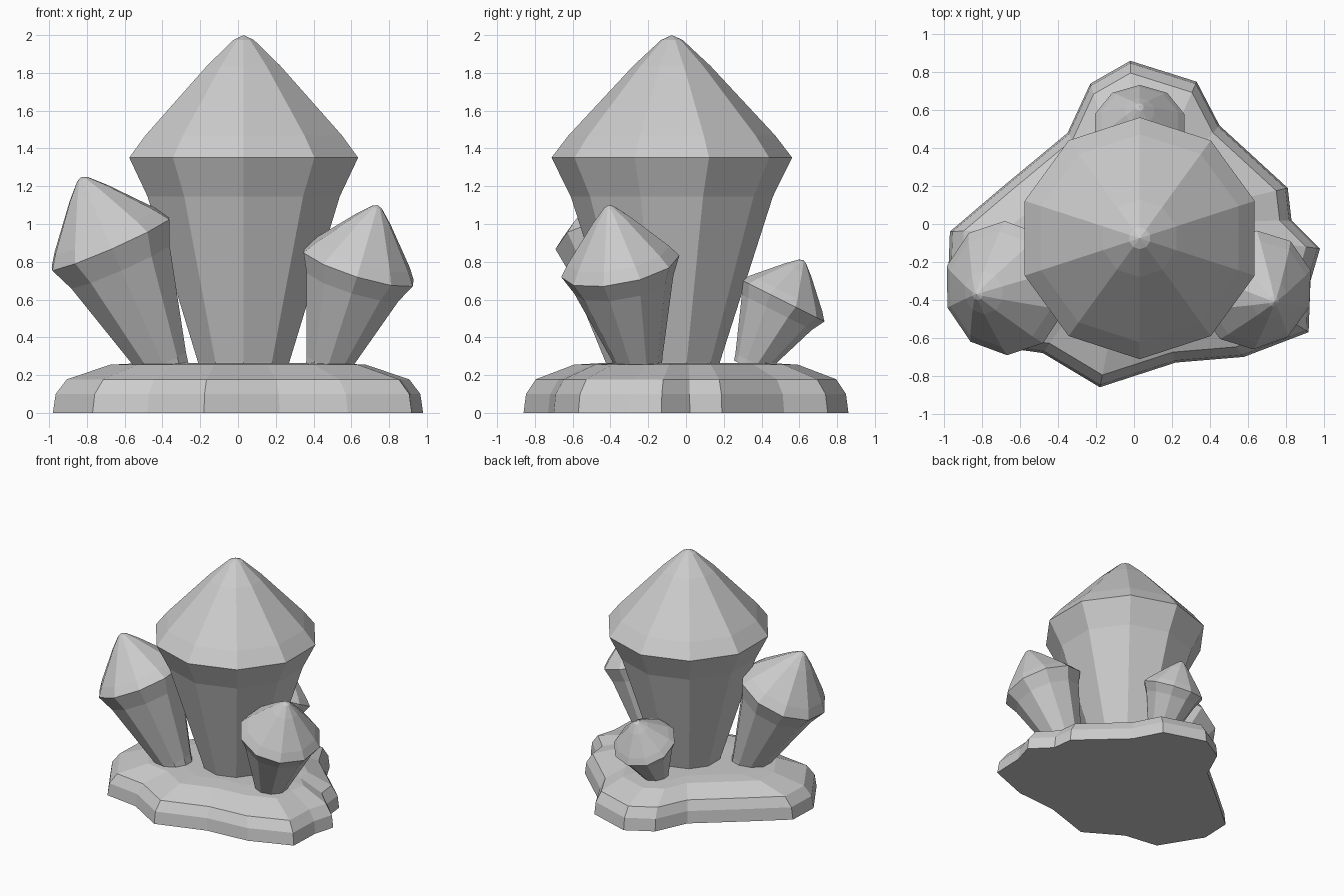
import bpy
import bmesh
import math
from mathutils import Vector, Matrix

cube = bpy.data.objects.get("Cube")
if cube:
    bpy.data.objects.remove(cube, do_unlink=True)

stone = bpy.data.materials.new("pale_grey_stone")
stone.use_nodes = True
GREY = (0.6, 0.6, 0.6, 1)
stone.diffuse_color = GREY
stone.node_tree.nodes["Principled BSDF"].inputs["Base Color"].default_value = GREY


def finish(name, bm):
    bmesh.ops.recalc_face_normals(bm, faces=bm.faces)
    mesh = bpy.data.meshes.new(name)
    bm.to_mesh(mesh)
    bm.free()
    mesh.materials.append(stone)
    obj = bpy.data.objects.new(name, mesh)
    bpy.context.collection.objects.link(obj)
    return obj


def skin(bm, rings):
    """Join equal-length vertex rings with quads, one ring to the next."""
    for low, high in zip(rings, rings[1:]):
        for i in range(len(low)):
            j = (i + 1) % len(low)
            bm.faces.new((low[i], low[j], high[j], high[i]))


# Crystal profile: radius factor, height (body runs -1 to 0, cap runs 0 to 1)
PROFILE = [(0.36, -1.1), (0.4, -1), (0.84, -0.19), (1, 0),
           (0.86, 0.18), (0.32, 0.75), (0.09, 0.96)]
SIDES = 10


def crystal(name, foot, tip, rim_at, radius):
    foot, tip = Vector(foot), Vector(tip)
    axis = tip - foot
    rim = foot + axis * rim_at
    body_len, cap_len = axis.length * rim_at, axis.length * (1 - rim_at)
    turn = Vector((0, 0, 1)).rotation_difference(axis.normalized()).to_matrix().to_4x4()
    place = Matrix.Translation(rim) @ turn
    bm = bmesh.new()
    rings = []
    for factor, h in PROFILE:
        z = h * (body_len if h < 0 else cap_len)
        ring = []
        for i in range(SIDES):
            a = math.pi / 2 + math.tau * i / SIDES
            ring.append(bm.verts.new((radius * factor * math.cos(a),
                                      radius * factor * math.sin(a), z)))
        rings.append(ring)
    skin(bm, rings)
    bm.faces.new(rings[0])
    peak = bm.verts.new((0, 0, cap_len))
    top = rings[-1]
    for i in range(SIDES):
        bm.faces.new((top[i], top[(i + 1) % SIDES], peak))
    bm.transform(place)
    return finish(name, bm)


crystal("main_crystal", (0.03, -0.075, 0.27), (0.03, -0.075, 2.0), 0.625, 0.637)
crystal("right_crystal", (-0.4, -0.28, 0.27), (-0.83, -0.37, 1.25), 0.64, 0.355)
crystal("left_crystal", (0.48, -0.25, 0.27), (0.74, -0.41, 1.10), 0.61, 0.318)
crystal("back_crystal", (0.03, 0.35, 0.27), (0.03, 0.62, 0.81), 0.6, 0.247)

# Rock base: irregular outline stepped inward up to a nearly flat top
OUTLINE = [(-0.02, 0.86), (-0.23, 0.74), (-0.35, 0.48), (-0.7, 0.19),
           (-0.97, -0.04), (-0.98, -0.3), (-0.77, -0.64), (-0.48, -0.68),
           (-0.18, -0.86), (0.22, -0.73), (0.58, -0.7), (0.92, -0.57),
           (0.93, -0.3), (0.98, -0.13), (0.83, 0.02), (0.81, 0.19),
           (0.45, 0.52), (0.33, 0.75)]
STEPS = [(1, 0), (0.985, 0.1), (0.925, 0.178), (0.69, 0.255), (0.5, 0.265)]

bm = bmesh.new()
rings = [[bm.verts.new((x * s, y * s, z)) for x, y in OUTLINE] for s, z in STEPS]
skin(bm, rings)
bm.faces.new(rings[0])
bm.faces.new(rings[-1])
finish("rock_base", bm)
